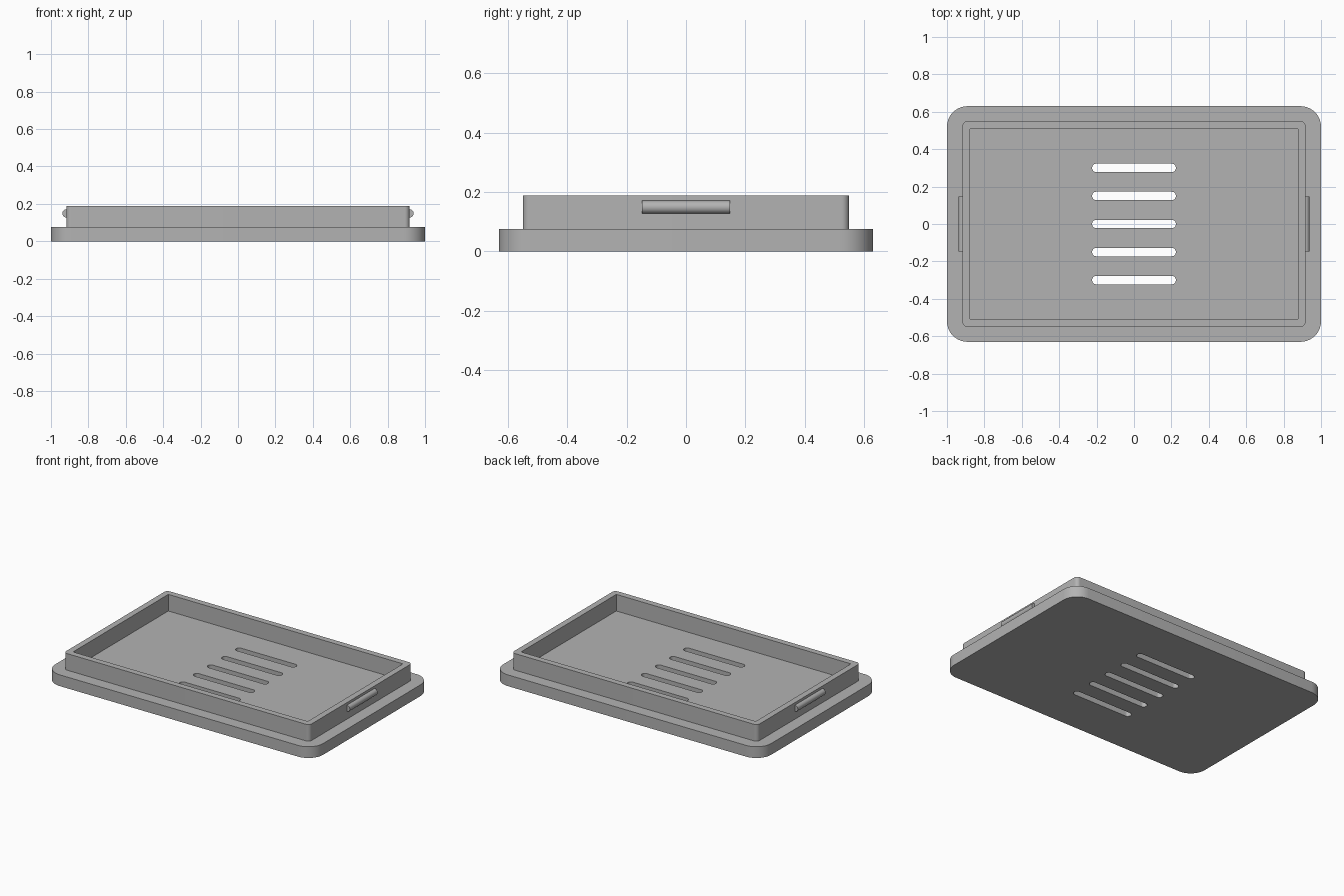
import bpy, bmesh
from math import pi, sin, cos, radians

cube = bpy.data.objects.get("Cube")
if cube:
    bpy.data.objects.remove(cube, do_unlink=True)

grey = bpy.data.materials.new("plain_grey")
grey.use_nodes = True
colour = (0.45, 0.45, 0.45, 1)
grey.diffuse_color = colour
grey.node_tree.nodes["Principled BSDF"].inputs["Base Color"].default_value = colour


def rounded_rect(hx, hy, r, cy=0, steps=10):
    """Outline of a rectangle with arcs at its corners."""
    if r == 0:
        return [(hx, cy + hy), (-hx, cy + hy), (-hx, cy - hy), (hx, cy - hy)]
    pts = []
    for i, (sx, sy) in enumerate([(1, 1), (-1, 1), (-1, -1), (1, -1)]):
        for k in range(steps + 1):
            a = (i + k / steps) * pi / 2
            pts.append((sx * (hx - r) + r * cos(a), cy + sy * (hy - r) + r * sin(a)))
    return pts


def finish(obj):
    obj.data.materials.clear()
    obj.data.materials.append(grey)
    bpy.ops.object.select_all(action="DESELECT")
    obj.select_set(True)
    bpy.context.view_layer.objects.active = obj
    bpy.ops.object.shade_smooth_by_angle(angle=radians(30))


def plate(name, outlines, z0, z1):
    """Extruded flat shape; outlines after the first are holes."""
    curve = bpy.data.curves.new(name, "CURVE")
    curve.dimensions = "2D"
    curve.fill_mode = "BOTH"
    curve.extrude = (z1 - z0) / 2
    for pts in outlines:
        spline = curve.splines.new("POLY")
        spline.points.add(len(pts) - 1)
        for p, (x, y) in zip(spline.points, pts):
            p.co = (x, y, 0, 1)
        spline.use_cyclic_u = True
    temp = bpy.data.objects.new(name + "_outline", curve)
    bpy.context.collection.objects.link(temp)
    bpy.context.view_layer.update()
    mesh = bpy.data.meshes.new_from_object(temp.evaluated_get(bpy.context.evaluated_depsgraph_get()))
    bpy.data.objects.remove(temp, do_unlink=True)
    bpy.data.curves.remove(curve)

    # Weld caps to walls
    bm = bmesh.new()
    bm.from_mesh(mesh)
    bmesh.ops.remove_doubles(bm, verts=bm.verts, dist=1e-4)
    bmesh.ops.translate(bm, verts=bm.verts, vec=(0, 0, (z0 + z1) / 2))
    bmesh.ops.recalc_face_normals(bm, faces=bm.faces)
    bm.to_mesh(mesh)
    bm.free()
    obj = bpy.data.objects.new(name, mesh)
    bpy.context.collection.objects.link(obj)
    finish(obj)


# Base with five vent slots
slots = [rounded_rect(0.224, 0.0225, 0.022, cy=0.15 * i) for i in range(-2, 3)]
plate("base_plate", [rounded_rect(1.0, 0.63, 0.11)] + slots, 0, 0.076)

# Raised rim, square inside
plate("rim", [rounded_rect(0.917, 0.549, 0.025), rounded_rect(0.876, 0.508, 0)], 0.076, 0.188)

# Snap ridges on both ends of the rim
for side, x in (("left", 0.917), ("right", -0.917)):
    bpy.ops.mesh.primitive_cylinder_add(vertices=32, radius=0.022, depth=0.296,
                                        location=(x, 0, 0.149), rotation=(pi / 2, 0, 0))
    ridge = bpy.context.object
    ridge.name = side + "_snap_ridge"
    finish(ridge)
